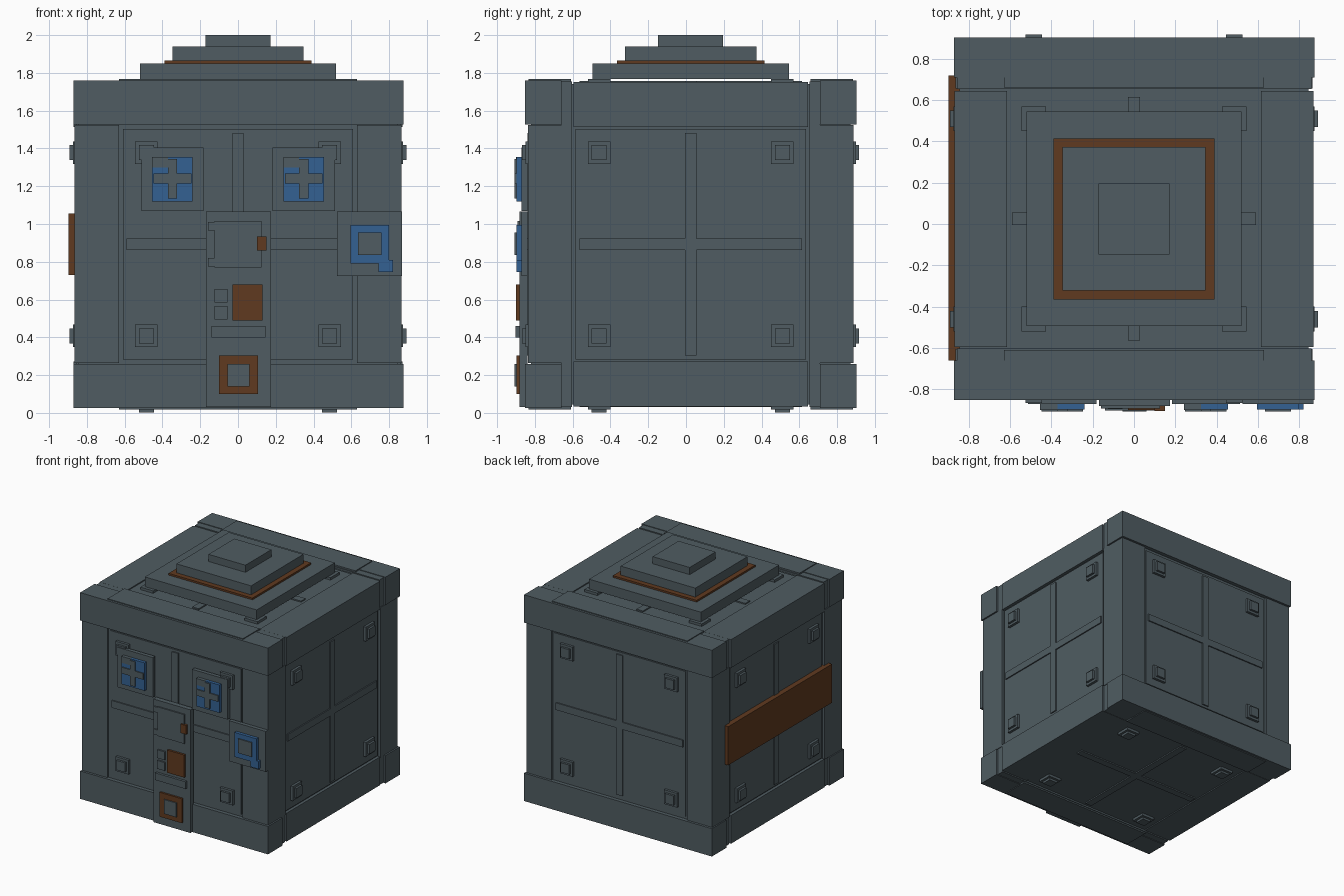
import bpy, bmesh
from mathutils import Vector, Matrix

cube = bpy.data.objects.get("Cube")
if cube:
    bpy.data.objects.remove(cube, do_unlink=True)


def material(name, rgb):
    m = bpy.data.materials.new(name)
    m.use_nodes = True
    m.diffuse_color = (*rgb, 1)
    bsdf = next(n for n in m.node_tree.nodes if n.type == 'BSDF_PRINCIPLED')
    bsdf.inputs["Base Color"].default_value = (*rgb, 1)
    return m


GREY = material("slate grey", (0.080, 0.108, 0.122))
BROWN = material("rust brown", (0.118, 0.042, 0.014))
BLUE = material("signal blue", (0.034, 0.120, 0.290))


def boxes(name, bounds, mat, frame=Matrix.Identity(4)):
    """One object from boxes given as (x0, x1, y0, y1, z0, z1)."""
    bm = bmesh.new()
    for x0, x1, y0, y1, z0, z1 in bounds:
        place = Matrix.Translation(((x0 + x1) / 2, (y0 + y1) / 2, (z0 + z1) / 2))
        size = Matrix.Diagonal((x1 - x0, y1 - y0, z1 - z0, 1))
        bmesh.ops.create_cube(bm, size=1, matrix=frame @ place @ size)
    bmesh.ops.recalc_face_normals(bm, faces=bm.faces)
    me = bpy.data.meshes.new(name)
    bm.to_mesh(me)
    bm.free()
    me.materials.append(mat)
    ob = bpy.data.objects.new(name, me)
    bpy.context.collection.objects.link(ob)
    return ob


def plates(name, rects, y_front, mat, y_back=-0.84):
    """Front-facing plates given as (x0, x1, z0, z1)."""
    return boxes(name, [(a, b, y_front, y_back, c, d) for a, b, c, d in rects], mat)


# Core and frame: the cube is centred slightly behind the origin
CY, CZ = 0.025, 0.893
centre = Matrix.Translation((0, CY, CZ))
boxes("core", [(-0.845, 0.845, -0.845, 0.845, -0.848, 0.848)], GREY, centre)

posts = [(sx * 0.63, sx * 0.865, sy * 0.63, sy * 0.862, -0.63, 0.63)
         for sx in (-1, 1) for sy in (-1, 1)]
boxes("corner_posts", posts, GREY, centre)

for level, s in (("top", 1), ("bottom", -1)):
    for side, t in (("front", -1), ("back", 1)):
        # Long beam with slimmer inner edge and a thin cap plate
        boxes(f"{level}_{side}_beam", [
            (-0.872, 0.875, t * 0.685, t * 0.877, s * 0.633, s * 0.867),
            (-0.858, 0.860, t * 0.628, t * 0.685, s * 0.625, s * 0.862),
            (-0.63, 0.63, t * 0.635, t * 0.858, s * 0.8, s * 0.874)], GREY, centre)
    for side, t in (("right", -1), ("left", 1)):
        boxes(f"{level}_{side}_beam", [
            (t * 0.615, t * 0.870, -0.620, 0.620, s * 0.620, s * 0.858)], GREY, centre)

# Each face of the cube: raised cross, and stepped bolts near the corners
faces = {
    "front": ((1, 0, 0), (0, 0, 1), (0, -1, 0)),
    "back": ((-1, 0, 0), (0, 0, 1), (0, 1, 0)),
    "left": ((0, 1, 0), (0, 0, 1), (1, 0, 0)),
    "right": ((0, -1, 0), (0, 0, 1), (-1, 0, 0)),
    "top": ((1, 0, 0), (0, 1, 0), (0, 0, 1)),
    "bottom": ((1, 0, 0), (0, -1, 0), (0, 0, -1)),
}
for side, axes in faces.items():
    frame = centre @ Matrix([Vector(a) for a in axes]).transposed().to_4x4()
    boxes(f"{side}_panel", [(-0.61, 0.61, -0.61, 0.61, 0.80, 0.853)], GREY, frame)
    boxes(f"{side}_cross", [(-0.59, 0.59, -0.03, 0.03, 0.84, 0.863),
                            (-0.03, 0.03, -0.59, 0.59, 0.84, 0.863)], GREY, frame)
    bolts = []
    for u in (-0.485, 0.485):
        for v in (-0.485, 0.485):
            for half, out in ((0.06, 0.874), (0.04, 0.892)):
                bolts.append((u - half, u + half, v - half, v + half, 0.84, out))
    if side == "top":
        bolts = [b for b in bolts if b[5] < 0.88]
    boxes(f"{side}_bolts", bolts, GREY, frame)

# Stepped roof
for name, half, z0, z1, mat in (("roof_base", 0.52, 1.768, 1.85, GREY),
                                ("roof_trim", 0.39, 1.84, 1.865, BROWN),
                                ("roof_step", 0.347, 1.85, 1.94, GREY),
                                ("roof_cap", 0.172, 1.93, 2.0, GREY)):
    boxes(name, [(-half, half, CY - half, CY + half, z0, z1)], mat)

# Two windows with crossed bars
for name, cx in (("right", -0.347), ("left", 0.348)):
    plates(f"{name}_window_frame", [(cx - 0.165, cx + 0.165, 1.07, 1.405)], -0.872, GREY)
    plates(f"{name}_window_glass", [(cx - 0.107, cx + 0.107, 1.12, 1.355)], -0.898, BLUE)
    plates(f"{name}_window_bars", [(cx - 0.10, cx + 0.10, 1.215, 1.267),
                                   (cx - 0.024, cx + 0.024, 1.135, 1.345)], -0.907, GREY)
    plates(f"{name}_window_glint", [(cx - 0.107, cx - 0.024, 1.30, 1.355)], -0.900, GREY)

# Door column with its fittings
plates("door_column", [(-0.17, 0.175, 0.03, 1.065)], -0.882, GREY)
plates("door_hatch", [(-0.125, 0.125, 0.77, 1.015), (-0.16, -0.125, 0.965, 1.01),
                      (-0.16, -0.125, 0.775, 0.82)], -0.893, GREY)
plates("door_handle", [(0.10, 0.15, 0.86, 0.935)], -0.905, BROWN)
plates("door_screen", [(-0.03, 0.13, 0.49, 0.68)], -0.900, BROWN)
plates("door_buttons", [(-0.125, -0.055, 0.585, 0.655),
                        (-0.125, -0.055, 0.495, 0.565)], -0.895, GREY)
plates("door_slot", [(-0.14, 0.145, 0.40, 0.46)], -0.903, GREY)
plates("lower_badge", [(-0.10, 0.107, 0.10, 0.305)], -0.898, BROWN)
plates("lower_badge_centre", [(-0.055, 0.06, 0.14, 0.26)], -0.907, GREY)

# Blue dial panel on the side of the door
plates("dial_panel", [(0.525, 0.868, 0.725, 1.065)], -0.872, GREY)
plates("dial_ring", [(0.595, 0.80, 0.79, 0.995), (0.745, 0.82, 0.745, 0.79),
                     (0.80, 0.82, 0.79, 0.81)], -0.898, BLUE)
plates("dial_centre", [(0.635, 0.76, 0.835, 0.955)], -0.907, GREY)

# Long plate on the right side
boxes("side_plate", [(-0.897, -0.84, -0.66, 0.72, 0.73, 1.055)], BROWN)
